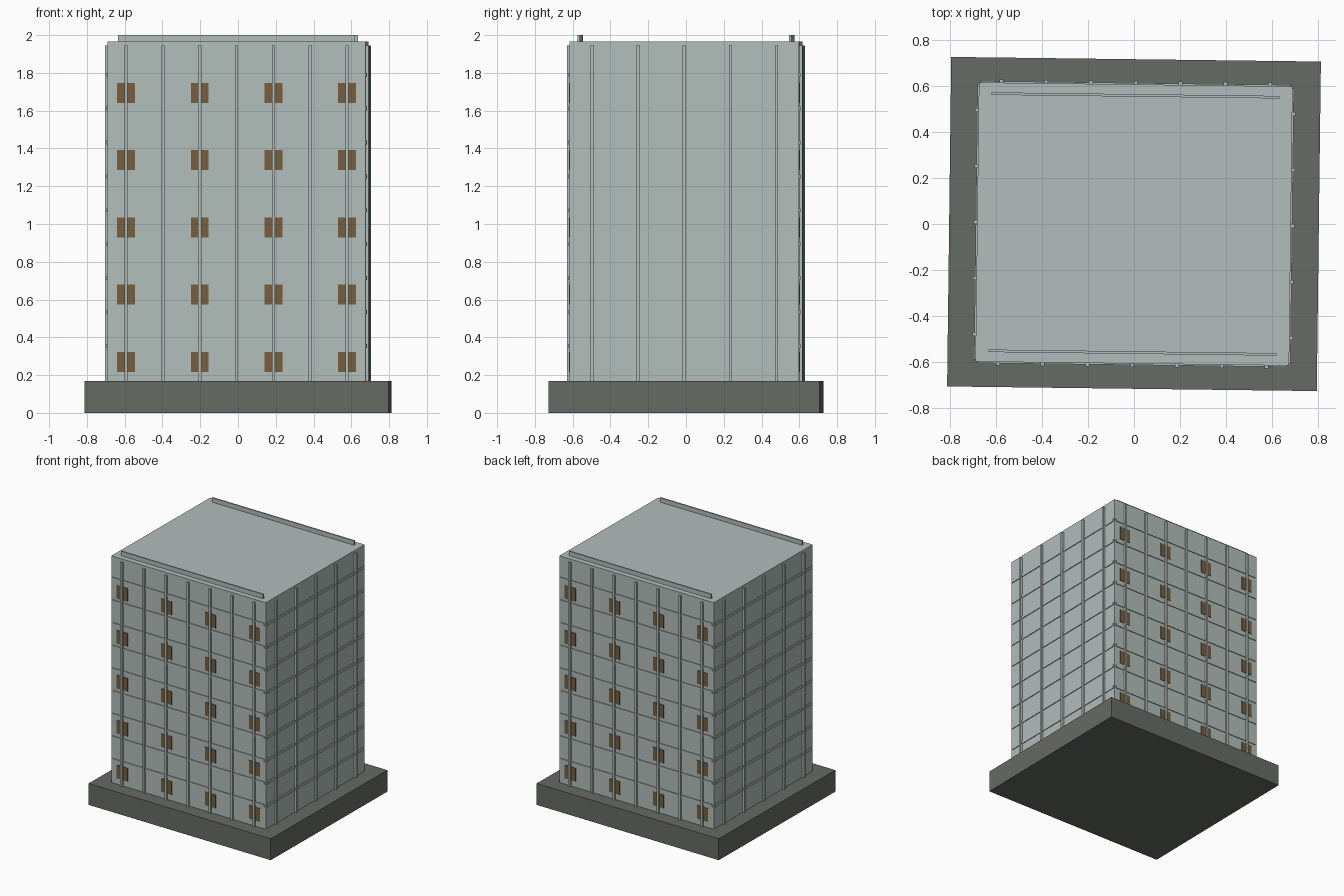
import bpy
import bmesh
from mathutils import Matrix

cube = bpy.data.objects.get("Cube")
if cube:
    bpy.data.objects.remove(cube)


def material(name, rgb):
    lin = [((c / 255 + 0.055) / 1.055) ** 2.4 for c in rgb] + [1.0]
    mat = bpy.data.materials.new(name)
    mat.use_nodes = True
    mat.diffuse_color = lin
    mat.node_tree.nodes["Principled BSDF"].inputs["Base Color"].default_value = lin
    return mat


concrete = material("pale concrete", (178, 190, 187))
stone = material("dark stone", (102, 107, 99))
bronze = material("bronze panel", (118, 94, 62))

TURN = Matrix.Rotation(-0.0125, 4, 'Z')   # the whole tower is turned slightly
WIDTH, DEPTH = 1.366, 1.216
FLOOR, ROOF = 0.17, 1.965


def boxes(name, items, mat):
    """One object made of axis-aligned boxes, each (centre, size)."""
    bm = bmesh.new()
    for centre, size in items:
        place = Matrix.Translation(centre) @ Matrix.Diagonal((*size, 1))
        bmesh.ops.create_cube(bm, size=1, matrix=TURN @ place)
    mesh = bpy.data.meshes.new(name)
    bm.to_mesh(mesh)
    bm.free()
    mesh.materials.append(mat)
    obj = bpy.data.objects.new(name, mesh)
    bpy.context.collection.objects.link(obj)


def on_wall(axis, side, along, z, length, height, out):
    """Box standing 'out' from a wall; axis 0 = side walls, 1 = front and back."""
    sink = 0.004
    off = side * ((WIDTH, DEPTH)[axis] / 2 + (out - sink) / 2)
    if axis:
        return (along, off, z), (length, out + sink, height)
    return (off, along, z), (out + sink, length, height)


# Plinth and main block
boxes("plinth", [((0, 0, FLOOR / 2), (1.61, 1.435, FLOOR))], stone)
boxes("tower_block", [((0, 0, (FLOOR + ROOF) / 2), (WIDTH, DEPTH, ROOF - FLOOR))], concrete)

# Low rails on the roof
boxes("roof_rails", [((0, s * 0.56, ROOF + 0.0175), (1.255, 0.011, 0.035)) for s in (-1, 1)], concrete)

# Vertical fins, floor bands and window panels
fins, bands, panels = [], [], []
fin_top = 1.945
storey = (ROOF - FLOOR) / 10
for side in (-1, 1):
    for axis, count, gap in ((1, 3, 0.195), (0, 2, 0.244)):
        for i in range(-count, count + 1):
            fins.append(on_wall(axis, side, i * gap, (FLOOR + fin_top) / 2,
                                0.017, fin_top - FLOOR, 0.015))
        span = (DEPTH, WIDTH)[axis] - 0.02
        for k in range(1, 10):
            bands.append(on_wall(axis, side, 0, FLOOR + 0.005 + k * storey, span, 0.02, 0.006))
    for i in (-3, -1, 1, 3):
        for row in range(5):
            panels.append(on_wall(1, side, i * 0.195, 0.27 + row * 0.356, 0.095, 0.105, 0.004))

boxes("vertical_fins", fins, concrete)
boxes("floor_bands", bands, concrete)
boxes("window_panels", panels, bronze)
